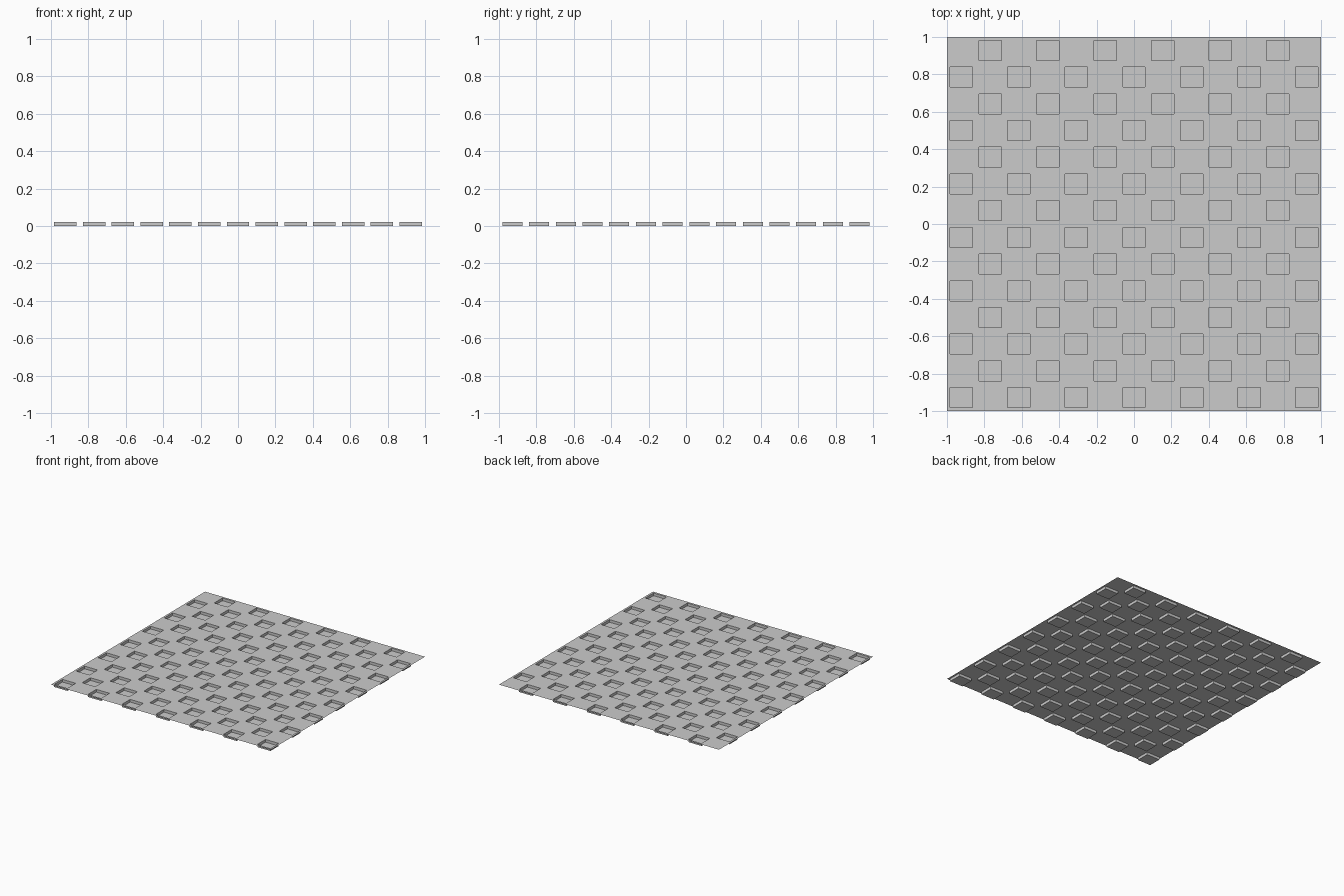
import bpy, bmesh

if "Cube" in bpy.data.objects:
    bpy.data.objects.remove(bpy.data.objects["Cube"])

COLS, ROWS = 13, 14          # checker layout of the pockets
HALF_X, HALF_Y = 0.06, 0.0535
TOP = 0.022                  # sheet height; pocket floors rest on z = 0


def grid_lines(count, half):
    """Sheet border plus both sides of every pocket row or column."""
    pitch = 2 / count
    lines = [-1.0]
    for i in range(count):
        c = -1 + pitch * (i + 0.5)
        lines += [c - half, c + half]
    return lines + [1.0]


xs, ys = grid_lines(COLS, HALF_X), grid_lines(ROWS, HALF_Y)
bm = bmesh.new()
v = [[bm.verts.new((x, y, TOP)) for y in ys] for x in xs]

for i in range(len(xs) - 1):
    for j in range(len(ys) - 1):
        rim = [v[i][j], v[i + 1][j], v[i + 1][j + 1], v[i][j + 1]]
        is_cell = i % 2 == 1 and j % 2 == 1
        if is_cell and (i // 2 + j // 2) % 2 == 0:
            # Open pocket: floor and four walls below the sheet
            floor = [bm.verts.new((p.co.x, p.co.y, 0)) for p in rim]
            bm.faces.new(floor)
            for k in range(4):
                n = (k + 1) % 4
                bm.faces.new((rim[k], rim[n], floor[n], floor[k]))
        else:
            # Flat sheet around the pockets
            bm.faces.new(rim)

bmesh.ops.recalc_face_normals(bm, faces=bm.faces)
bm.faces.ensure_lookup_table()
if bm.faces[0].normal.z < 0:
    bmesh.ops.reverse_faces(bm, faces=bm.faces)

mesh = bpy.data.meshes.new("pocketed_sheet")
bm.to_mesh(mesh)
bm.free()
sheet = bpy.data.objects.new("pocketed_sheet", mesh)
bpy.context.collection.objects.link(sheet)
